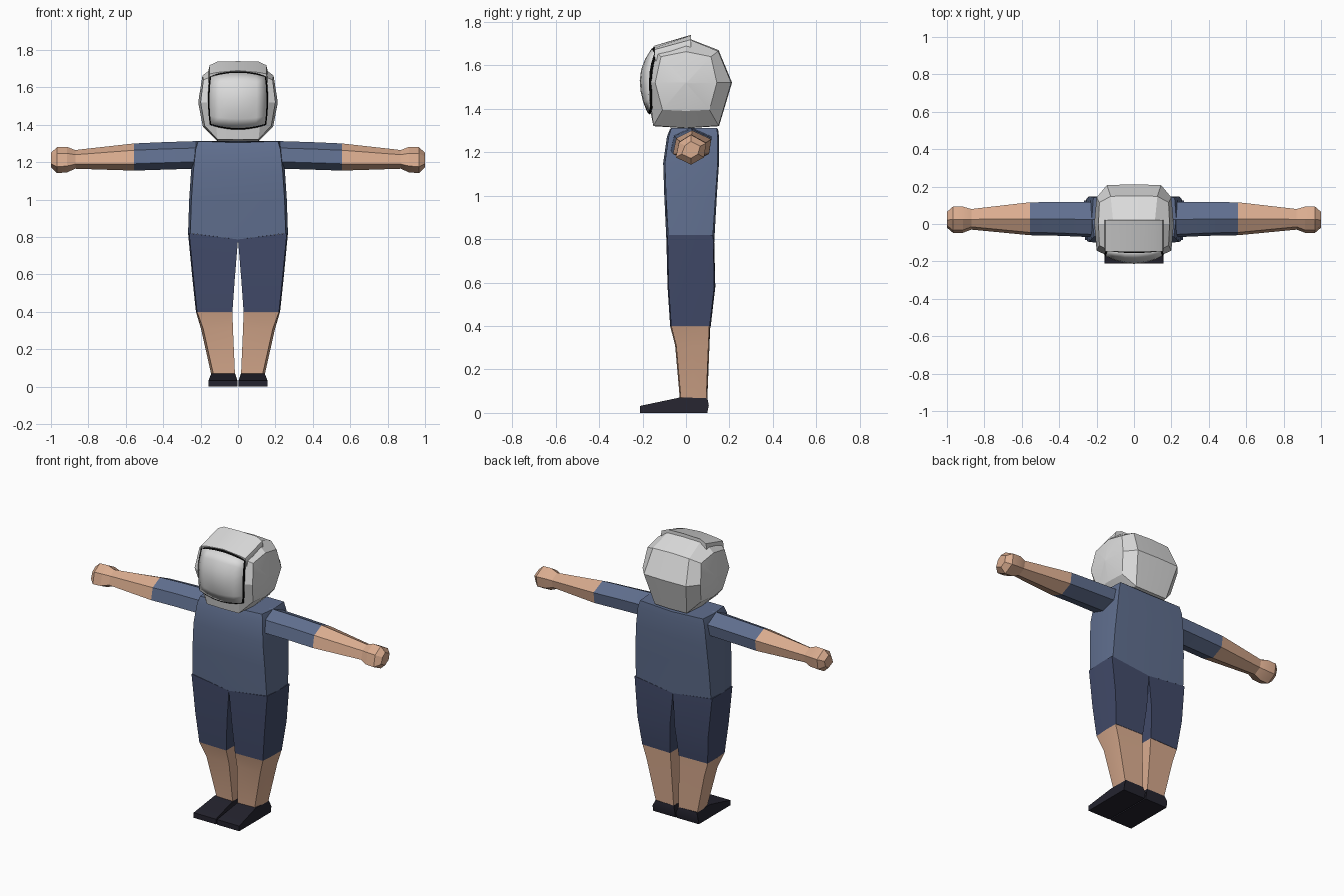
import bpy, bmesh, math

if "Cube" in bpy.data.objects:
    bpy.data.objects.remove(bpy.data.objects["Cube"])


def paint(name, r, g, b):
    m = bpy.data.materials.new(name)
    lin = [((c / 255 + 0.055) / 1.055) ** 2.4 if c > 10 else c / 255 / 12.92 for c in (r, g, b)]
    m.diffuse_color = (*lin, 1)
    m.use_nodes = True
    m.node_tree.nodes["Principled BSDF"].inputs["Base Color"].default_value = m.diffuse_color
    return m


SHIRT = paint("shirt blue", 96, 111, 143)
SHORTS = paint("shorts navy", 66, 75, 106)
SKIN = paint("skin", 218, 172, 143)
SHOE = paint("shoe black", 36, 35, 46)
SHELL = paint("helmet grey", 220, 220, 220)
RIM = paint("rim black", 4, 4, 4)


def finish(name, bm, mat, mirror=False, angle=30):
    bmesh.ops.remove_doubles(bm, verts=bm.verts, dist=0.0005)
    bmesh.ops.recalc_face_normals(bm, faces=bm.faces)
    me = bpy.data.meshes.new(name)
    bm.to_mesh(me)
    bm.free()
    me.materials.append(mat)
    ob = bpy.data.objects.new(name, me)
    bpy.context.collection.objects.link(ob)
    bpy.ops.object.select_all(action='DESELECT')
    ob.select_set(True)
    bpy.context.view_layer.objects.active = ob
    bpy.ops.object.shade_smooth_by_angle(angle=math.radians(angle))
    if mirror:
        ob.modifiers.new("mirror", 'MIRROR')
    return ob


def loft(name, rings, mat, mirror=False, angle=30, start=True, end=True):
    """Skin a list of closed rings with equal point counts."""
    bm = bmesh.new()
    vs = [[bm.verts.new(p) for p in r] for r in rings]
    n = len(rings[0])
    for a, b in zip(vs, vs[1:]):
        for i in range(n):
            j = (i + 1) % n
            bm.faces.new((a[i], a[j], b[j], b[i]))
    if start:
        bm.faces.new(vs[0])
    if end:
        bm.faces.new(vs[-1])
    return finish(name, bm, mat, mirror, angle)


# torso: boxy rings, with the hem and neckline dipping at the middle
def torso_ring(z, w, yf, yb, dip=0):
    ym = (yf + yb) / 2
    right = [(0, yf, z - dip), (w - .012, yf + .008, z), (w, ym, z), (w - .008, yb - .006, z), (0, yb, z - dip)]
    return right + [(-x, y, h) for x, y, h in right[3:0:-1]]


loft("shirt_body", [torso_ring(.82, .267, -.09, .13, .033), torso_ring(1.0, .261, -.10, .142),
                    torso_ring(1.15, .251, -.105, .152), torso_ring(1.27, .238, -.088, .152),
                    torso_ring(1.312, .225, -.075, .148, .008)], SHIRT)


# legs: shorts and shins share one ring shape
def leg_ring(z, xi, xo, yf, yb, zi=None, taper=.006):
    zi = z if zi is None else zi
    return [(xi, yf, zi), (xo - taper, yf + .005, z), (xo, (yf + yb) / 2, z),
            (xo, yb - .005, z), (xi, yb, zi)]


loft("shorts_leg", [leg_ring(.82, 0, .267, -.09, .13, .787), leg_ring(.58, .017, .244, -.085, .135),
                    leg_ring(.40, .03, .225, -.073, .114)], SHORTS, mirror=True)
loft("shin", [leg_ring(.40, .03, .225, -.073, .112), leg_ring(.31, .027, .198, -.05, .108, taper=.012),
              leg_ring(.06, .016, .142, -.028, .098, taper=.012)], SKIN, mirror=True)

# shoes: side profile swept across the width, narrower on top
shoe = [(-.212, 0), (.098, 0), (.105, .035), (.098, .07), (-.032, .07), (-.212, .032)]
loft("shoe", [[(.004 + (.012 if z > .06 else 0), y, z) for y, z in shoe],
              [(.157 - (.014 if z > .06 else 0), y, z) for y, z in shoe]], SHOE, mirror=True)


# arms: six-sided rings along x
def arm_ring(x, y0, y1, z0, z1):
    yc, h = (y0 + y1) / 2, z1 - z0
    return [(x, yc, z1), (x, y1, z0 + h * .72), (x, y1 - .01, z0 + h * .25),
            (x, yc, z0), (x, y0, z0 + h * .25), (x, y0 + .015, z0 + h * .75)]


loft("sleeve", [arm_ring(.20, -.07, .12, 1.165, 1.314), arm_ring(.24, -.07, .118, 1.165, 1.312),
                arm_ring(.40, -.063, .117, 1.16, 1.307), arm_ring(.557, -.06, .116, 1.155, 1.30)],
     SHIRT, mirror=True, angle=35)
loft("forearm", [arm_ring(.557, -.06, .116, 1.155, 1.30), arm_ring(.87, -.03, .08, 1.165, 1.265)],
     SKIN, mirror=True)
loft("hand", [arm_ring(.87, -.03, .08, 1.165, 1.265), arm_ring(.915, -.047, .093, 1.145, 1.282),
              arm_ring(.968, -.047, .093, 1.142, 1.28), arm_ring(1.0, -.02, .065, 1.172, 1.25)],
     SKIN, mirror=True, angle=20)

# helmet shell: octagonal profile lofted from side to side
middle = [(0, 1.728), (.15, 1.67), (.212, 1.52), (.152, 1.32),
          (0, 1.31), (-.15, 1.32), (-.19, 1.52), (-.147, 1.67)]
shoulder = [(.11, 0, 1.725), (.125, .148, 1.665), (.145, .208, 1.52), (.11, .15, 1.322),
            (.11, 0, 1.312), (.11, -.15, 1.322), (.13, -.175, 1.52), (.125, -.145, 1.665)]
outer = [(.19, 0, 1.663), (.185, .115, 1.64), (.2, .142, 1.52), (.178, .108, 1.395),
         (.188, 0, 1.39), (.178, -.108, 1.395), (.2, -.142, 1.52), (.185, -.115, 1.64)]
tip = [(.212, y * .04, 1.52 + (z - 1.52) * .04) for x, y, z in outer]
half = [tip, outer, shoulder]
loft("helmet_shell", [[(-x, y, z) for x, y, z in r] for r in half]
     + [[(0, y, z) for y, z in middle]] + half[::-1], SHELL, angle=20)


# visor: curved panel with a dark rim just behind it
def visor_point(u, v, back):
    bend = .055 if v > 0 else .035
    y = -.213 + .04 * u * u + bend * v * v - .03 * u * u * v * v + back
    x = u * (.152 - .008 * v * v)
    z = 1.53 + v * (.148 - .022 * u * u)
    return x, y, z


def visor_panel(name, mat, size, back):
    bm = bmesh.new()
    n = 6
    grid = [[bm.verts.new(visor_point(size * (2 * i / n - 1), size * (2 * j / n - 1), back))
             for i in range(n + 1)] for j in range(n + 1)]
    for j in range(n):
        for i in range(n):
            bm.faces.new((grid[j][i], grid[j][i + 1], grid[j + 1][i + 1], grid[j + 1][i]))
    ob = finish(name, bm, mat, angle=40)
    # thicken backwards into the shell
    mod = ob.modifiers.new("thickness", 'SOLIDIFY')
    mod.thickness = .009
    mod.offset = -1
    return ob


for panel in (visor_panel("visor", SHELL, 1.0, 0), visor_panel("visor_rim", RIM, 1.055, .003)):
    # the visor must face forwards
    if panel.data.polygons[18].normal.y > 0:
        panel.data.flip_normals()

# brow: raised plate over the crown, behind the visor
columns = [(-.157, 1.65, 1.695), (-.152, 1.672, 1.718), (-.112, 1.68, 1.737), (0, 1.69, 1.74),
           (.112, 1.68, 1.737), (.152, 1.672, 1.718), (.157, 1.65, 1.695)]
loft("brow_plate", [[(x, -.146, zf), (x, .022, zb), (x, .022, zb - .04), (x, -.14, zf - .03)]
                    for x, zf, zb in columns], SHELL)
